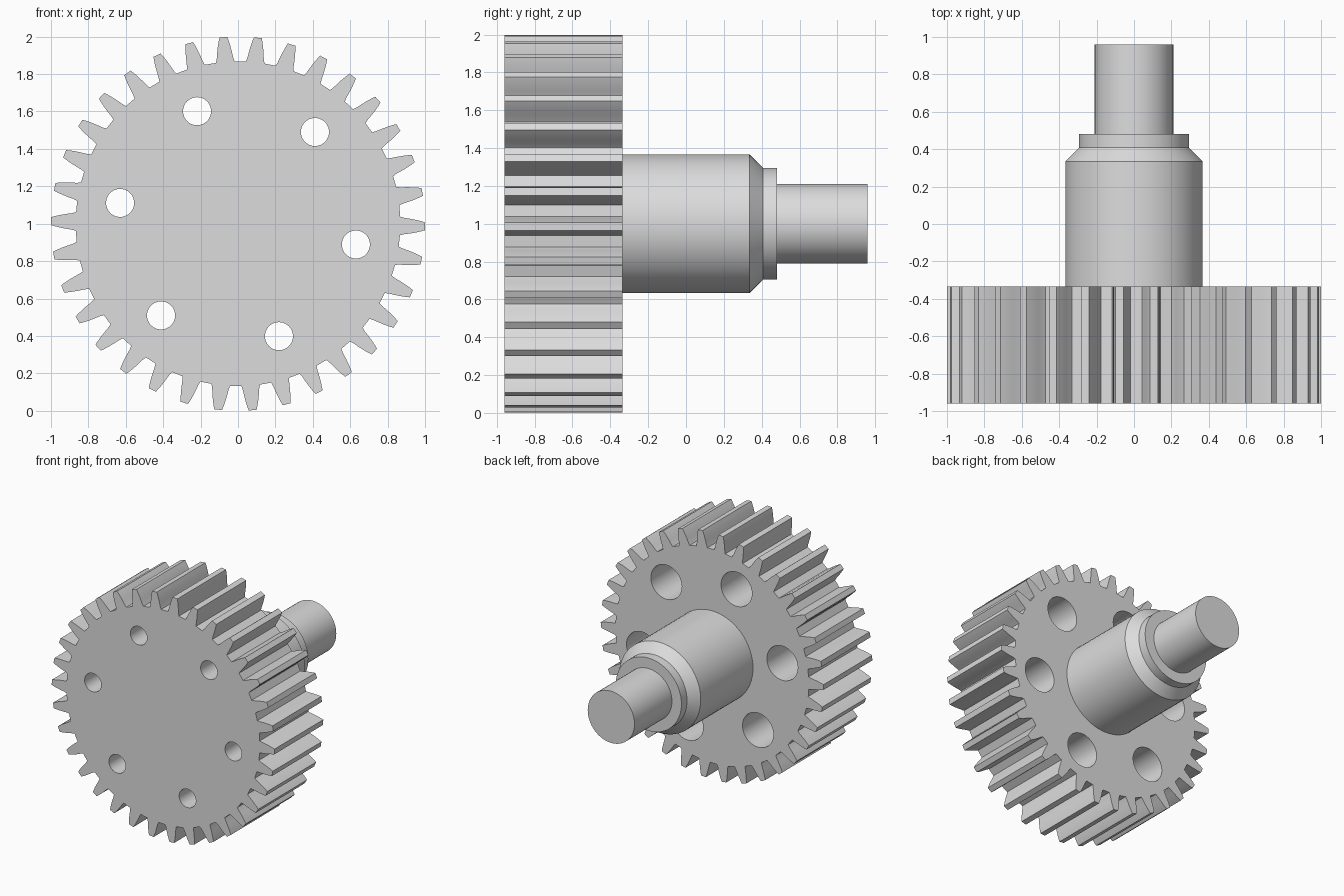
import bpy, bmesh
from math import cos, sin, pi, radians

cube = bpy.data.objects.get("Cube")
if cube:
    bpy.data.objects.remove(cube, do_unlink=True)

TEETH = 34
PHASE = radians(-0.8)
FRONT, BACK = -0.96, -0.335

steel = bpy.data.materials.new("machined_grey")
steel.use_nodes = True
GREY = (0.72, 0.72, 0.72, 1)
steel.diffuse_color = GREY
steel.node_tree.nodes["Principled BSDF"].inputs["Base Color"].default_value = GREY


def finish(name, bm):
    bmesh.ops.recalc_face_normals(bm, faces=bm.faces)
    mesh = bpy.data.meshes.new(name)
    bm.to_mesh(mesh)
    bm.free()
    mesh.materials.append(steel)
    obj = bpy.data.objects.new(name, mesh)
    bpy.context.collection.objects.link(obj)
    return obj


def smooth(obj):
    bpy.ops.object.select_all(action='DESELECT')
    obj.select_set(True)
    bpy.context.view_layer.objects.active = obj
    bpy.ops.object.shade_smooth_by_angle(angle=radians(25))


def lathe(name, profile, x=0, z=1, sides=64):
    """Solid turned about the y axis from (radius, y) points, capped at both ends."""
    bm = bmesh.new()
    rings = [[bm.verts.new((x + r * cos(2 * pi * i / sides), y,
                            z + r * sin(2 * pi * i / sides)))
              for i in range(sides)] for r, y in profile]
    for a, b in zip(rings, rings[1:]):
        for i in range(sides):
            j = (i + 1) % sides
            bm.faces.new((a[i], a[j], b[j], b[i]))
    bm.faces.new(rings[0])
    bm.faces.new(rings[-1])
    return finish(name, bm)


# Toothed wheel: one curved flank mirrored about each tooth, then extruded
flank = [(0.868, 0.05), (0.89, 0.044), (0.92, 0.0395), (0.95, 0.034),
         (0.98, 0.027), (1.0, 0.021)]
tooth = [(r, -w / r) for r, w in flank] + [(r, w / r) for r, w in reversed(flank)]
bm = bmesh.new()
outline = []
for k in range(TEETH):
    mid = PHASE + 2 * pi * k / TEETH
    for r, a in tooth:
        outline.append(bm.verts.new((r * cos(mid + a), FRONT, 1 + r * sin(mid + a))))
face = bm.faces.new(outline)
ext = bmesh.ops.extrude_face_region(bm, geom=[face])
moved = [v for v in ext["geom"] if isinstance(v, bmesh.types.BMVert)]
bmesh.ops.translate(bm, verts=moved, vec=(0, BACK - FRONT, 0))
wheel = finish("gear_wheel", bm)

# Six bolt holes, narrow at the front and counterbored from the back
bpy.context.view_layer.objects.active = wheel
for k in range(6):
    a = radians(-10 + 60 * k)
    cutter = lathe("hole_cutter", [(0.075, FRONT - 0.1), (0.075, -0.76),
                                   (0.139, -0.76), (0.139, BACK + 0.1)],
                   0.64 * cos(a), 1 + 0.64 * sin(a), 40)
    cutter.hide_render = True
    cut = wheel.modifiers.new("bolt_hole", 'BOOLEAN')
    cut.operation = 'DIFFERENCE'
    cut.solver = 'EXACT'
    cut.object = cutter
    bpy.ops.object.modifier_apply(modifier=cut.name)
    bpy.data.objects.remove(cutter, do_unlink=True)
smooth(wheel)

# Stepped shaft: thick body, chamfer, collar and narrow end
shaft = lathe("stepped_shaft", [(0.367, BACK - 0.03), (0.367, 0.335), (0.295, 0.408),
                                (0.295, 0.48), (0.21, 0.48), (0.21, 0.96)])
smooth(shaft)
